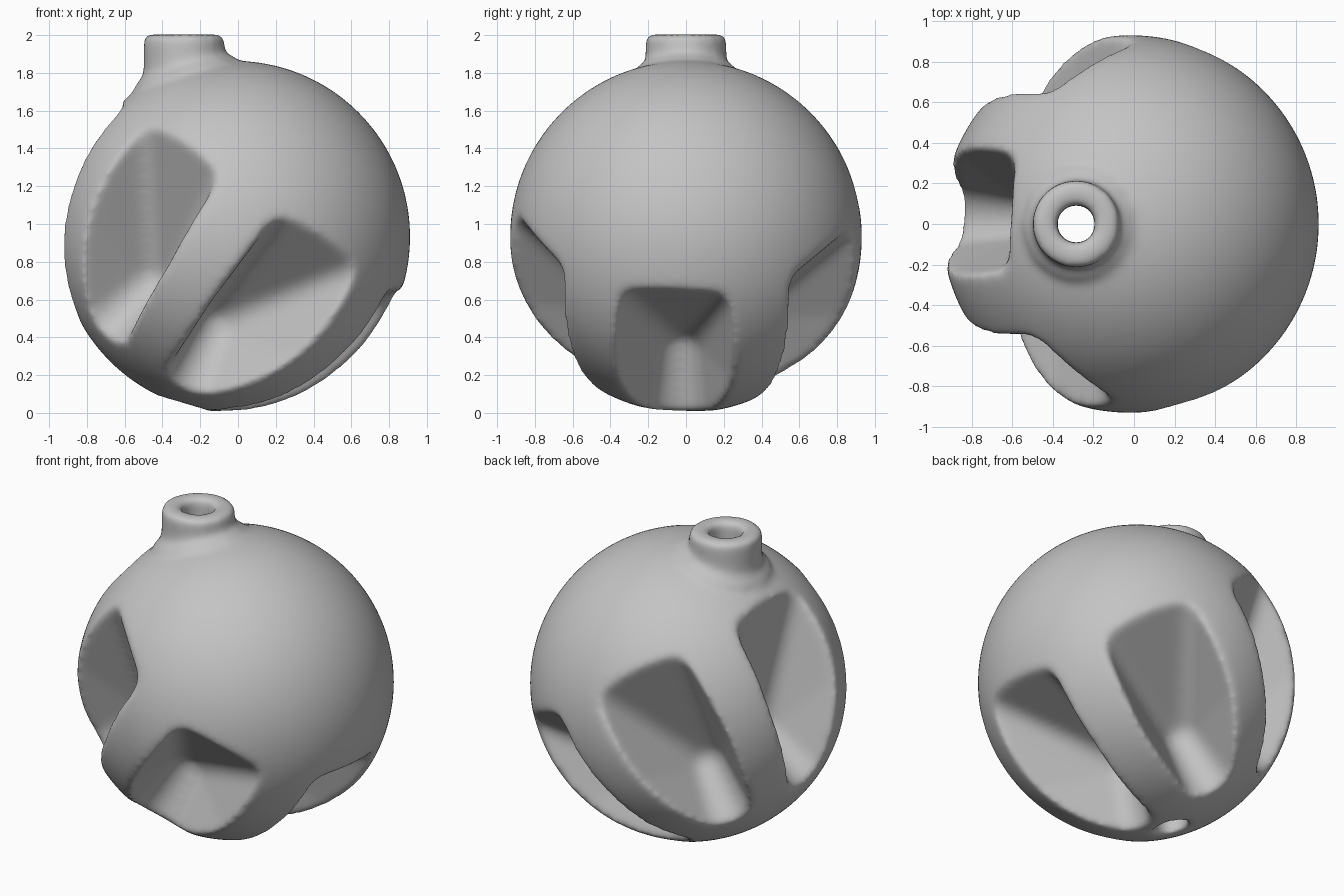
import bpy, bmesh
from math import sin, cos, radians
from mathutils import Vector, Matrix

if "Cube" in bpy.data.objects:
    bpy.data.objects.remove(bpy.data.objects["Cube"], do_unlink=True)

RADIUS = 0.932
CENTRE = Vector((-0.02, 0, 0.932))
POLE = Vector((-0.56, 0, -0.83)).normalized()   # scoops converge on this tilted pole
SIDE = Vector((-POLE.z, 0, POLE.x))
FRONT = Vector((0, -1, 0))
BORE_X = -0.285

grey = bpy.data.materials.new("plain grey")
grey.use_nodes = True
grey.diffuse_color = (0.55, 0.55, 0.55, 1)
grey.node_tree.nodes["Principled BSDF"].inputs["Base Color"].default_value = grey.diffuse_color


def make(name, bm):
    mesh = bpy.data.meshes.new(name)
    bmesh.ops.recalc_face_normals(bm, faces=bm.faces)
    bm.to_mesh(mesh)
    bm.free()
    obj = bpy.data.objects.new(name, mesh)
    bpy.context.collection.objects.link(obj)
    return obj


def cone(name, r1, r2, start, end):
    bm = bmesh.new()
    axis = end - start
    place = Matrix.Translation((start + end) / 2) @ axis.to_track_quat('Z', 'Y').to_matrix().to_4x4()
    bmesh.ops.create_cone(bm, cap_ends=True, segments=64, radius1=r1, radius2=r2,
                          depth=axis.length, matrix=place)
    return make(name, bm)


# Balls wrapped by each scoop: height along the pole, distance out, sideways, radius
SCOOP_BALLS = (
    (0.43, 0.46, 0, 0.12),        # inner end of the finger groove
    (0.98, 0.705, 0, 0.2),        # groove running out near the pole
    (0.87, 1.1, 0, 0.3),          # mouth above the groove
    (-0.347, 1.09, 0.28, 0.1),    # outer corners of the sloping floor
    (-0.347, 1.09, -0.28, 0.1),
    (0.166, 1.7, 0.62, 0.08),     # flared mouth corners
    (0.166, 1.7, -0.62, 0.08),
)


def scoop(index):
    az = radians(4 + 60 * index)
    out = SIDE * cos(az) + FRONT * sin(az)
    across = POLE.cross(out)
    cloud = bmesh.new()
    for h, r, t, size in SCOOP_BALLS:
        spot = CENTRE + POLE * h + out * r + across * t
        bmesh.ops.create_icosphere(cloud, subdivisions=4, radius=size,
                                   matrix=Matrix.Translation(spot))
    bm = bmesh.new()
    for v in cloud.verts:
        bm.verts.new(v.co)
    cloud.free()
    bmesh.ops.convex_hull(bm, input=bm.verts)
    loose = [v for v in bm.verts if not v.link_faces]
    bmesh.ops.delete(bm, geom=loose, context='VERTS')
    return make("scoop_cutter", bm)


# Round body
bm = bmesh.new()
bmesh.ops.create_uvsphere(bm, u_segments=96, v_segments=64, radius=RADIUS,
                          matrix=Matrix.Translation(CENTRE))
body = make("scooped_ball", bm)

# Upright neck with a small collar where it meets the ball
neck = cone("neck", 0.215, 0.215, Vector((BORE_X, 0, 1.5)), Vector((BORE_X, 0, 2.004)))
normal = Vector((-0.29, 0, 0.957))
foot = CENTRE + normal * RADIUS
collar = cone("collar", 0.28, 0.22, foot - normal * 0.02, foot + normal * 0.02)

# Six scoops and the through bore
bore = cone("bore_cutter", 0.095, 0.095, Vector((BORE_X, 0, -0.5)), Vector((BORE_X, 0, 2.5)))
cutters = [scoop(i) for i in range(6)] + [bore]

for part, operation in [(neck, 'UNION'), (collar, 'UNION')] + [(c, 'DIFFERENCE') for c in cutters]:
    part.hide_render = True
    mod = body.modifiers.new(part.name, 'BOOLEAN')
    mod.operation = operation
    mod.solver = 'EXACT'
    mod.object = part

# Even mesh, then soften every rim and inner corner
remesh = body.modifiers.new("even_mesh", 'REMESH')
remesh.mode = 'VOXEL'
remesh.voxel_size = 0.017
soften = body.modifiers.new("soft_edges", 'SMOOTH')
soften.factor = 0.5
soften.iterations = 26

# Bake the modifiers and drop the helpers
bpy.context.view_layer.update()
graph = bpy.context.evaluated_depsgraph_get()
final = bpy.data.meshes.new_from_object(body.evaluated_get(graph))
body.modifiers.clear()
body.data = final
for part in [neck, collar] + cutters:
    bpy.data.objects.remove(part, do_unlink=True)

final.materials.clear()
final.materials.append(grey)
for poly in final.polygons:
    poly.use_smooth = True
    poly.material_index = 0
